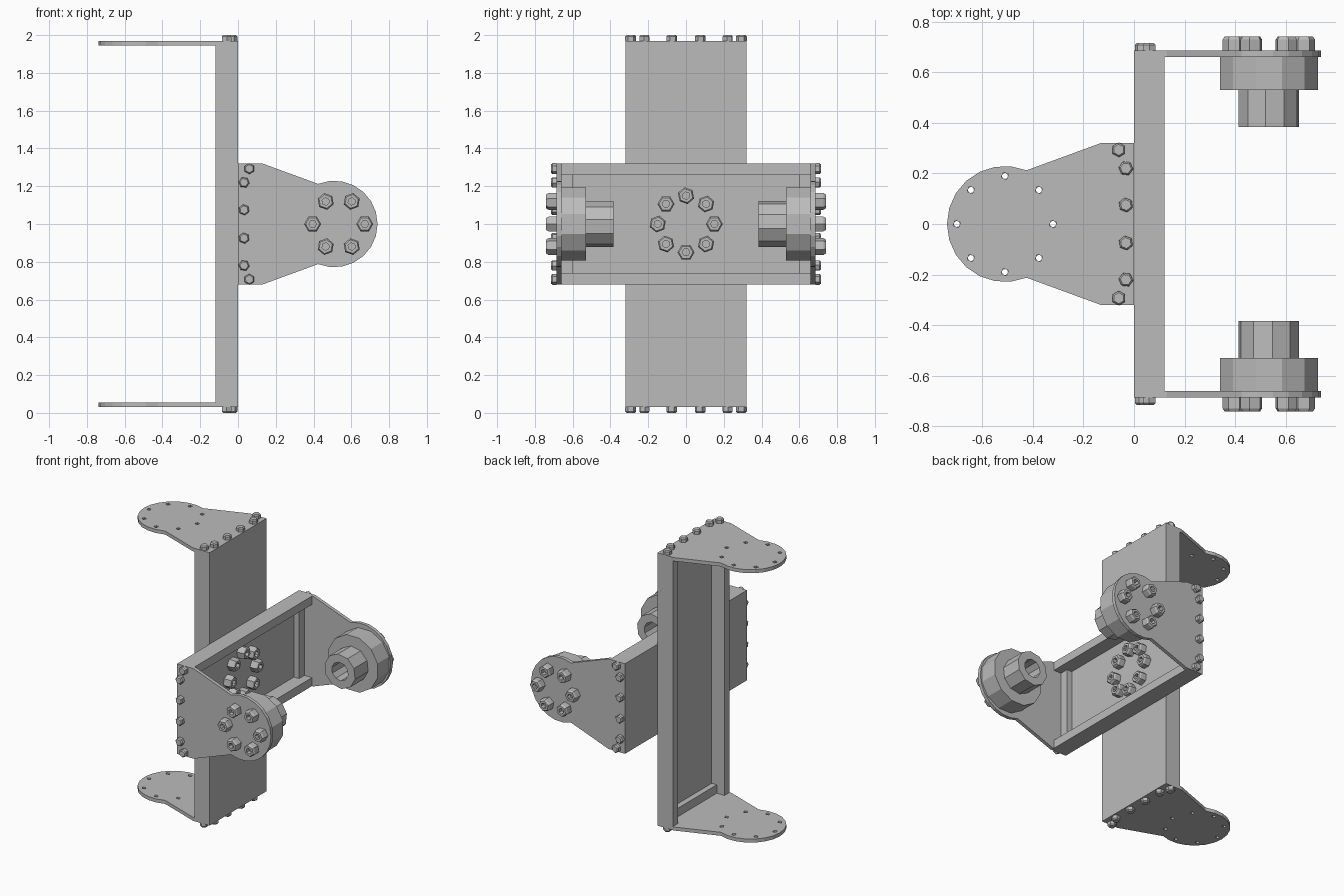
import bpy, bmesh, math
from mathutils import Matrix, Vector

cube = bpy.data.objects.get("Cube")
if cube:
    bpy.data.objects.remove(cube, do_unlink=True)

metal = bpy.data.materials.new("plain grey metal")
metal.use_nodes = True
GREY = (0.5, 0.5, 0.5, 1)
metal.diffuse_color = GREY
metal.node_tree.nodes["Principled BSDF"].inputs["Base Color"].default_value = GREY


def finish(name, bm, frame):
    bmesh.ops.recalc_face_normals(bm, faces=bm.faces[:])
    bm.transform(frame)
    mesh = bpy.data.meshes.new(name)
    bm.to_mesh(mesh)
    bm.free()
    mesh.materials.append(metal)
    obj = bpy.data.objects.new(name, mesh)
    bpy.context.collection.objects.link(obj)


def box(name, lo, hi, frame):
    bm = bmesh.new()
    lo, hi = Vector(lo), Vector(hi)
    place = Matrix.Translation((lo + hi) / 2) @ Matrix.Diagonal((*(hi - lo), 1))
    bmesh.ops.create_cube(bm, size=1, matrix=place)
    finish(name, bm, frame)


def circle(u, v, radius, sides, turn=0.0):
    step = 2 * math.pi / sides
    return [(u + radius * math.cos(turn + i * step), v + radius * math.sin(turn + i * step))
            for i in range(sides)]


def lathe(bm, u, v, profile, sides, turn=0.0):
    """Stack rings of (radius, height) along the local third axis and cap both ends."""
    rings = [[bm.verts.new((a, b, w)) for a, b in circle(u, v, r, sides, turn)]
             for r, w in profile]
    for low, high in zip(rings, rings[1:]):
        for i in range(sides):
            j = (i + 1) % sides
            bm.faces.new((low[i], low[j], high[j], high[i]))
    bm.faces.new(rings[0])
    bm.faces.new(rings[-1])


def nut(bm, u, v, base, turn):
    # Hexagonal nut with a small socket
    top = base + 0.055
    lathe(bm, u, v, [(0.045, base), (0.045, top - 0.012), (0.037, top), (0.02, top),
                     (0.02, top - 0.03)], 6, turn)


def plate(name, loops, bottom, thickness, frame):
    """Flat outline with holes, given thickness."""
    bm = bmesh.new()
    for loop in loops:
        verts = [bm.verts.new((u, v, bottom)) for u, v in loop]
        for a, b in zip(verts, verts[1:] + verts[:1]):
            bm.edges.new((a, b))
    bmesh.ops.triangle_fill(bm, use_beauty=True, use_dissolve=False, edges=bm.edges[:])
    grown = bmesh.ops.extrude_face_region(bm, geom=bm.faces[:], use_keep_orig=True)
    verts = [g for g in grown["geom"] if isinstance(g, bmesh.types.BMVert)]
    bmesh.ops.translate(bm, verts=verts, vec=(0, 0, thickness))
    finish(name, bm, frame)


HALF, DEPTH, RIM, SHEET = 0.32, 0.12, 0.06, 0.025
ARM_U = 0.51


def arm_outline():
    arc = [math.radians(a) for a in range(-112, 113, 16)]
    tip = [(ARM_U + 0.229 * math.cos(a), 0.229 * math.sin(a)) for a in arc]
    return [(0, -HALF), (0.13, -HALF)] + tip + [(0.13, HALF), (0, HALF)]


def bracket(name, frame, reach, drilled):
    """Channel opening along local u, with an arm plate and edge bolts at each end."""
    inner = reach - SHEET
    box(name + "_web", (0, -HALF, -inner), (0.02, HALF, inner), frame)
    for side, word in ((1, "first"), (-1, "second")):
        # Long rims of the channel
        v0, v1 = sorted((side * HALF, side * (HALF - RIM)))
        box(f"{name}_{word}_rim", (0, v0, -inner), (DEPTH, v1, inner), frame)
        # Cross rib, arm and bolts at this end
        end = frame if side == 1 else frame @ Matrix.Rotation(math.pi, 4, 'X')
        box(f"{name}_{word}_rib", (0, RIM - HALF, inner - RIM), (RIM, HALF - RIM, inner), end)
        loops = [arm_outline()]
        if drilled:
            loops += [circle(u, v, 0.016, 4, 0.4) for u, v in circle(ARM_U, 0, 0.19, 8)]
        plate(f"{name}_{word}_arm", loops, inner, SHEET, end)
        bolts = bmesh.new()
        for v in (0.075, 0.22, 0.293):
            for s in (1, -1):
                u = 0.06 if v > 0.25 else 0.032
                lathe(bolts, u, s * v, [(0.029, reach), (0.029, reach + 0.022),
                                        (0.022, reach + 0.03)], 6, v * 9)
        finish(f"{name}_{word}_edge_bolts", bolts, end)


# Tall bracket opens to -x, wide bracket opens to +x
tall = Matrix(((-1, 0, 0, 0), (0, -1, 0, 0), (0, 0, 1, 1), (0, 0, 0, 1)))
wide = Matrix(((1, 0, 0, 0), (0, 0, 1, 0), (0, -1, 0, 1), (0, 0, 0, 1)))
bracket("tall_bracket", tall, 0.97, True)
bracket("wide_bracket", wide, 0.685, False)

# Hubs with bored shafts on the inside of the wide arms, nuts on the outside
HUB_U = 0.533
for word, turn in (("left", 0), ("right", math.pi)):
    end = wide @ Matrix.Rotation(turn, 4, 'X')
    hub = bmesh.new()
    lathe(hub, HUB_U, 0, [(0.2, 0.675), (0.2, 0.53), (0.1, 0.53)], 12, math.pi / 12)
    finish(word + "_hub", hub, end)
    shaft = bmesh.new()
    lathe(shaft, HUB_U, 0, [(0.122, 0.535), (0.122, 0.383), (0.065, 0.383), (0.065, 0.53)],
          10, 0.2)
    finish(word + "_hub_shaft", shaft, end)
    nuts = bmesh.new()
    for i, (u, v) in enumerate(circle(HUB_U, 0, 0.138, 6)):
        nut(nuts, u, v, 0.685, i * 0.35)
    finish(word + "_hub_nuts", nuts, end)

# Ring of nuts joining the two webs
ring = bmesh.new()
for i, (u, v) in enumerate(circle(0, 0, 0.15, 8)):
    nut(ring, u, v, 0.018, i * 0.35)
finish("web_nuts", ring, Matrix(((0, 0, 1, 0), (1, 0, 0, 0), (0, 1, 0, 1), (0, 0, 0, 1))))
